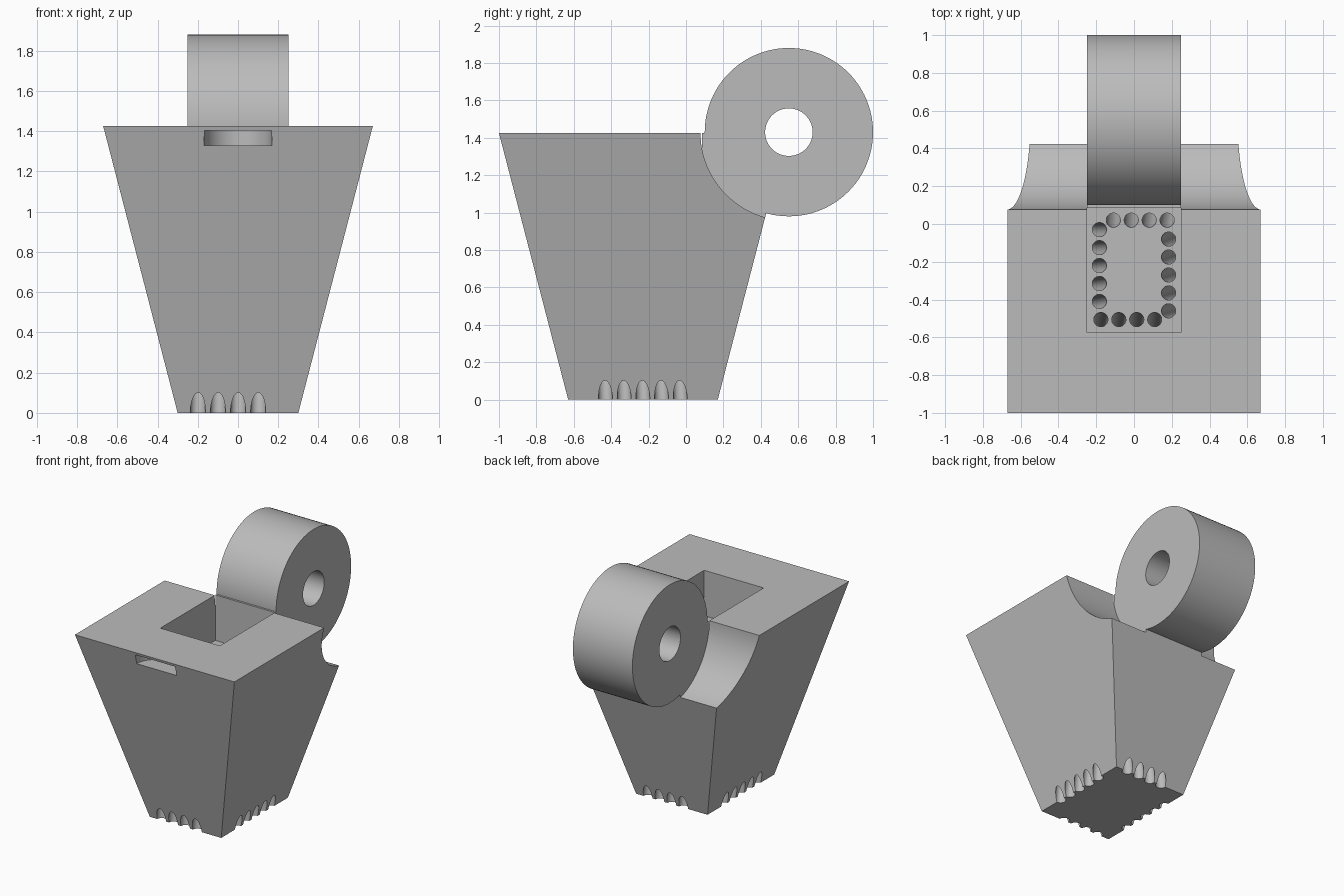
import bpy, math
from mathutils import Vector

old = bpy.data.objects.get("Cube")
if old:
    bpy.data.objects.remove(old, do_unlink=True)

grey = bpy.data.materials.new("plain grey")
grey.use_nodes = True
grey.diffuse_color = (0.5, 0.5, 0.5, 1)
grey.node_tree.nodes["Principled BSDF"].inputs["Base Color"].default_value = grey.diffuse_color


def finish(obj, name):
    obj.name = name
    obj.data.materials.clear()
    obj.data.materials.append(grey)
    return obj


def box(name, low, high):
    low, high = Vector(low), Vector(high)
    bpy.ops.mesh.primitive_cube_add(size=1, location=(low + high) / 2)
    obj = bpy.context.object
    for v in obj.data.vertices:
        v.co = [c * s for c, s in zip(v.co, high - low)]
    return finish(obj, name)


def rod(name, start, end, radius, sides=96):
    """Cylinder between two points."""
    start, end = Vector(start), Vector(end)
    axis = end - start
    bpy.ops.mesh.primitive_cylinder_add(
        vertices=sides, radius=radius, depth=axis.length,
        location=(start + end) / 2, rotation=axis.to_track_quat("Z", "Y").to_euler())
    return finish(bpy.context.object, name)


def cut(target, cutter):
    """Subtract the cutter, then discard it."""
    mod = target.modifiers.new("cut", "BOOLEAN")
    mod.operation, mod.solver, mod.object = "DIFFERENCE", "EXACT", cutter
    bpy.context.view_layer.objects.active = target
    bpy.ops.object.modifier_apply(modifier=mod.name)
    bpy.data.objects.remove(cutter, do_unlink=True)


def smooth(obj):
    bpy.ops.object.select_all(action="DESELECT")
    obj.select_set(True)
    bpy.context.view_layer.objects.active = obj
    bpy.ops.object.shade_smooth_by_angle(angle=math.radians(30))


TOP, FLOOR, MID_Y = 1.425, 1.08, -0.23
HALF = 0.25
WHEEL_Y, WHEEL_Z, WHEEL_R = 0.55, 1.43, 0.45

# Tapered body: a box narrowed toward the base
body = box("body", (-0.67, MID_Y - 0.77, 0), (0.67, MID_Y + 0.77, TOP))
for v in body.data.vertices:
    if v.co.z < 0:
        v.co.x *= 0.30 / 0.67
        v.co.y *= 0.40 / 0.77

# Round clearance beside the wheel and the seat the wheel is fused into
for side in (-1, 1):
    cut(body, rod("groove", (side * HALF, WHEEL_Y, WHEEL_Z), (side, WHEEL_Y, WHEEL_Z), WHEEL_R + 0.023))
cut(body, rod("seat", (-HALF - 0.01, WHEEL_Y, WHEEL_Z), (HALF + 0.01, WHEEL_Y, WHEEL_Z), WHEEL_R))

# Open pocket in the top
cut(body, box("pocket", (-HALF, -0.575, FLOOR), (HALF, 0.085, TOP + 0.2)))

# Disc-shaped slot in the front wall
cut(body, rod("slot", (0, -0.98, 1.33), (0, -0.98, 1.405), 0.168))


# Slanted drain holes from the pocket floor to the bottom edges
def drain(upper, lower):
    a, b = Vector((*upper, FLOOR)), Vector((*lower, 0))
    step = (b - a) * 0.1
    cut(body, rod("drain", a - step, b + step, 0.0375, 32))


for turn in (-1, 1):  # the second half is the first turned half way round
    for i in range(4):
        k = i - 1.5
        drain((turn * (0.095 * k - 0.033), MID_Y - 0.013 + turn * -0.263),
              (turn * (0.1 * k - 0.05), MID_Y - turn * 0.4))
    for i in range(5):
        k = i - 2
        drain((turn * 0.183, -0.245 + turn * (0.095 * k - 0.025)),
              (turn * 0.3, MID_Y + turn * 0.1 * k))
smooth(body)

# Wheel with its axle hole
wheel = rod("wheel", (-HALF, WHEEL_Y, WHEEL_Z), (HALF, WHEEL_Y, WHEEL_Z), WHEEL_R)
cut(wheel, rod("axle_hole", (-1, WHEEL_Y, WHEEL_Z), (1, WHEEL_Y, WHEEL_Z), 0.127))
smooth(wheel)
